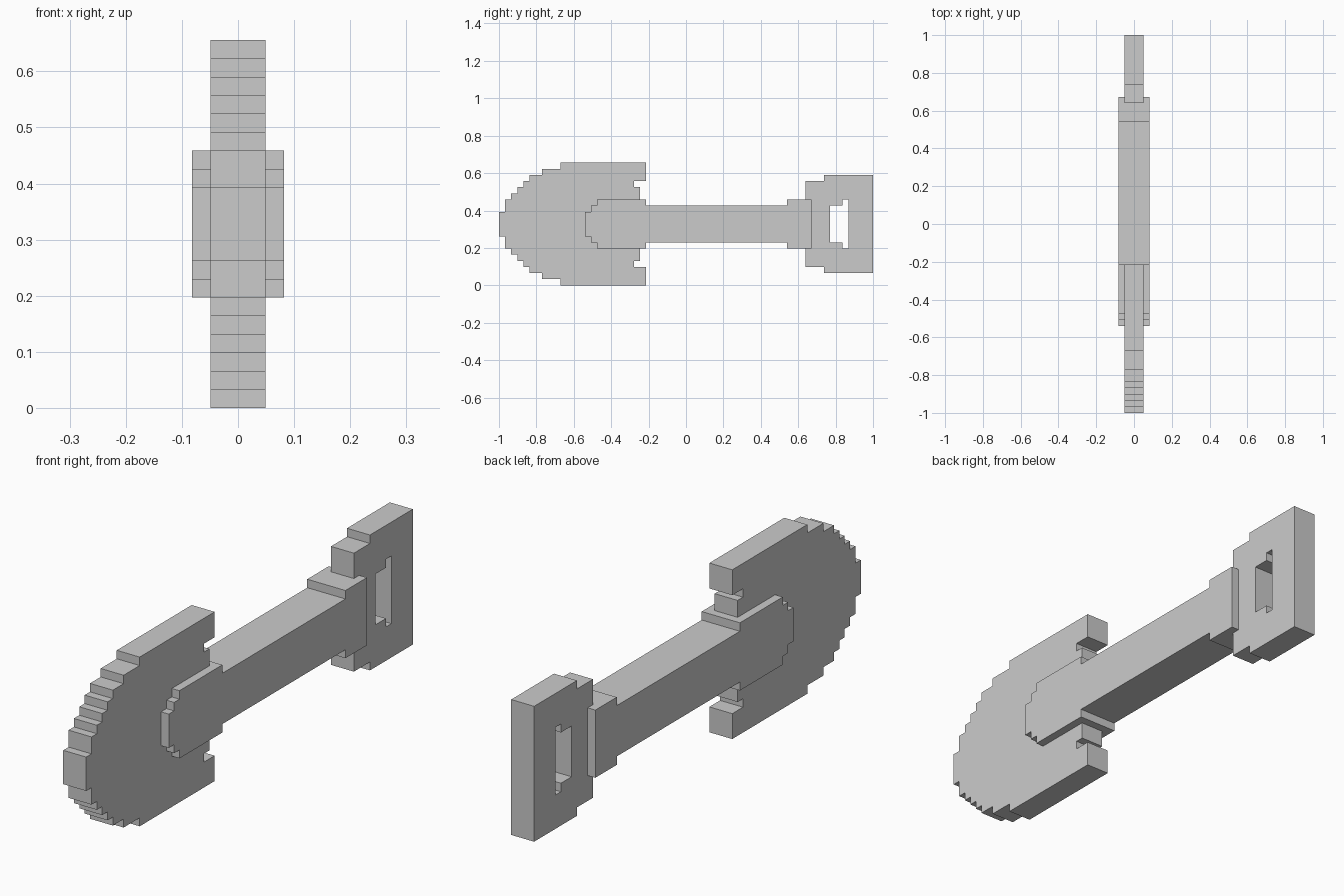
import bpy
from math import radians

if "Cube" in bpy.data.objects:
    bpy.data.objects.remove(bpy.data.objects["Cube"])

U = 2 / 61          # one block
LENGTH, MID = 61, 10  # length and centre height in blocks


def stairs(steps, end):
    """Lower-half outline from (start, half height) steps up to an end position."""
    pts, last = [], None
    for y, h in steps:
        if last is not None:
            pts.append((y, last))
        pts.append((y, h))
        last = h
    return pts + [(end, last)]


def mirrored(half):
    """Close a half outline by mirroring it over the centre line."""
    loop = [(y, -h) for y, h in half] + [(y, h) for y, h in reversed(half)]
    return [((y - LENGTH / 2) * U, (h + MID) * U) for y, h in loop]


def slab(name, width, *outlines):
    """Extrude side-view outlines (inner ones become holes) across x."""
    curve = bpy.data.curves.new(name, 'CURVE')
    curve.dimensions = '2D'
    curve.fill_mode = 'BOTH'
    curve.extrude = width * U / 2
    for half in outlines:
        pts = mirrored(half)
        spline = curve.splines.new('POLY')
        spline.points.add(len(pts) - 1)
        for p, (y, z) in zip(spline.points, pts):
            p.co = (y, z, 0, 1)
        spline.use_cyclic_u = True
    obj = bpy.data.objects.new(name, curve)
    bpy.context.collection.objects.link(obj)
    obj.rotation_euler = (radians(90), 0, radians(90))
    bpy.ops.object.select_all(action='DESELECT')
    obj.select_set(True)
    bpy.context.view_layer.objects.active = obj
    bpy.ops.object.convert(target='MESH')
    bpy.ops.object.transform_apply(location=False, rotation=True, scale=False)
    bpy.ops.object.mode_set(mode='EDIT')
    bpy.ops.mesh.select_all(action='SELECT')
    bpy.ops.mesh.remove_doubles(threshold=0.0005)
    bpy.ops.mesh.normals_make_consistent(inside=False)
    bpy.ops.object.mode_set(mode='OBJECT')
    bpy.ops.object.shade_flat()


# Rounded blade with a notch in each shoulder
blade = stairs([(0, 2), (1, 4), (2, 5), (3, 6), (4, 7), (5, 8), (7, 9), (10, 10)], 24)
blade += [(24, 7), (22, 7), (22, 6), (23, 6)]
slab("blade", 3, blade)

# Thick shaft with a socket over the blade and a collar at the grip
slab("shaft", 5, stairs([(14, 2), (15, 3), (16, 4), (24, 3), (47, 4)], 51))

# D-shaped grip with a hand hole
slab("grip", 3, stairs([(50, 7), (53, 8)], 61), stairs([(54, 3), (56, 4)], 57))
